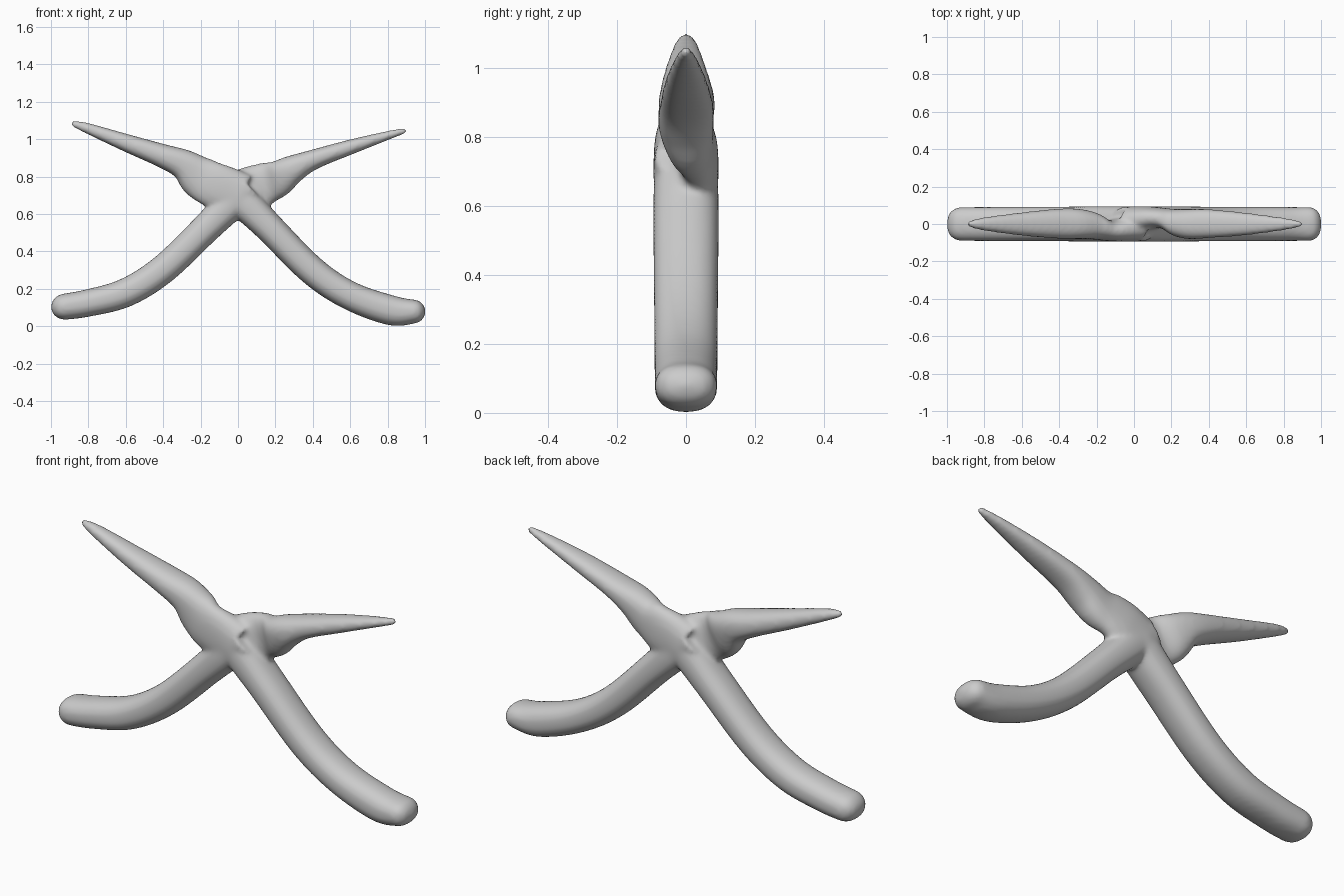
import bpy, bmesh
from math import sin, cos, pi, sqrt, copysign
from mathutils import Vector

if "Cube" in bpy.data.objects:
    bpy.data.objects.remove(bpy.data.objects["Cube"])

SIDES = 28
bm = bmesh.new()


def spline(pts, steps=6):
    # Catmull-Rom through stations (x, z, half width, y, half depth)
    p = [Vector(q) for q in pts]
    out = []
    for i in range(len(p) - 1):
        a, b, c, d = p[max(i - 1, 0)], p[i], p[i + 1], p[min(i + 2, len(p) - 1)]
        for k in range(steps):
            t = k / steps
            out.append(0.5 * (2 * b + (c - a) * t + (2 * a - 5 * b + 4 * c - d) * t * t
                              + (3 * b - a - 3 * c + d) * t ** 3))
    return out + [p[-1]]


def limb(pts, cap, power=0.85):
    # sweep rounded sections along the path, ending in a dome of length cap
    st = [tuple(s) for s in spline(pts)]
    x, z, w, y, d = st[-1]
    t = Vector((x - st[-2][0], z - st[-2][1])).normalized()
    for k in range(1, 7):
        u = sin(k / 6 * pi / 2) * 0.995
        f = sqrt(1 - u * u)
        st.append((x + t.x * cap * u, z + t.y * cap * u, w * f, y, d * (0.35 * f ** 0.5 + 0.65 * f)))
    rings = []
    for i, (x, z, w, y, d) in enumerate(st):
        a, b = st[max(i - 1, 0)], st[min(i + 1, len(st) - 1)]
        t = Vector((b[0] - a[0], b[1] - a[1])).normalized()
        ring = []
        for k in range(SIDES):
            c, s = cos(2 * pi * k / SIDES), sin(2 * pi * k / SIDES)
            u = copysign(abs(c) ** power, c) * w
            v = copysign(abs(s) ** power, s) * d
            ring.append(bm.verts.new((x - t.y * u, y + v, z + t.x * u)))
        rings.append(ring)
    for r, q in zip(rings, rings[1:]):
        for k in range(SIDES):
            n = (k + 1) % SIDES
            bm.faces.new((r[k], r[n], q[n], q[k]))
    bm.faces.new(rings[0])
    bm.faces.new(rings[-1])


# lower handles
limb([(0.06, 0.75, .09, 0, .09), (-0.04, 0.655, .09, 0, .094), (-0.17, 0.525, .08, 0, .095),
      (-0.4, 0.305, .078, 0, .093), (-0.6, 0.18, .077, 0, .092), (-0.8, 0.125, .073, 0, .091),
      (-0.925, 0.105, .07, 0, .09)], 0.075)
limb([(-0.06, 0.75, .09, 0, .09), (0.04, 0.655, .09, 0, .094), (0.17, 0.525, .08, 0, .095),
      (0.4, 0.295, .078, 0, .093), (0.6, 0.163, .077, 0, .092), (0.82, 0.085, .08, 0, .091),
      (0.94, 0.079, .064, 0, .09)], 0.062)

# upper blades, each stepped back from the other at the pivot
limb([(0.02, 0.69, .13, -.01, .085), (-0.08, 0.735, .125, -.03, .064), (-0.15, 0.765, .12, -.034, .056),
      (-0.215, 0.805, .112, -.012, .07), (-0.29, 0.865, .082, .0, .08), (-0.4, 0.91, .064, .002, .08),
      (-0.6, 0.982, .047, 0, .062), (-0.8, 1.057, .029, 0, .036), (-0.875, 1.082, .019, 0, .018)], 0.018)
limb([(-0.02, 0.69, .13, .01, .085), (0.08, 0.735, .125, .03, .064), (0.15, 0.765, .112, .032, .055),
      (0.215, 0.79, .098, .01, .07), (0.29, 0.838, .077, .0, .08), (0.4, 0.89, .054, .002, .077),
      (0.6, 0.958, .04, 0, .06), (0.8, 1.02, .024, 0, .034), (0.885, 1.044, .017, 0, .017)], 0.018)

bmesh.ops.recalc_face_normals(bm, faces=bm.faces)
me = bpy.data.meshes.new("crossed_tool")
bm.to_mesh(me)
bm.free()
tool = bpy.data.objects.new("crossed_tool", me)
bpy.context.collection.objects.link(tool)

# fuse the limbs and soften the joints
rm = tool.modifiers.new("fuse", 'REMESH')
rm.mode = 'VOXEL'
rm.voxel_size = 0.011
rm.use_smooth_shade = True
sm = tool.modifiers.new("soften", 'SMOOTH')
sm.factor = 0.5
sm.iterations = 10
